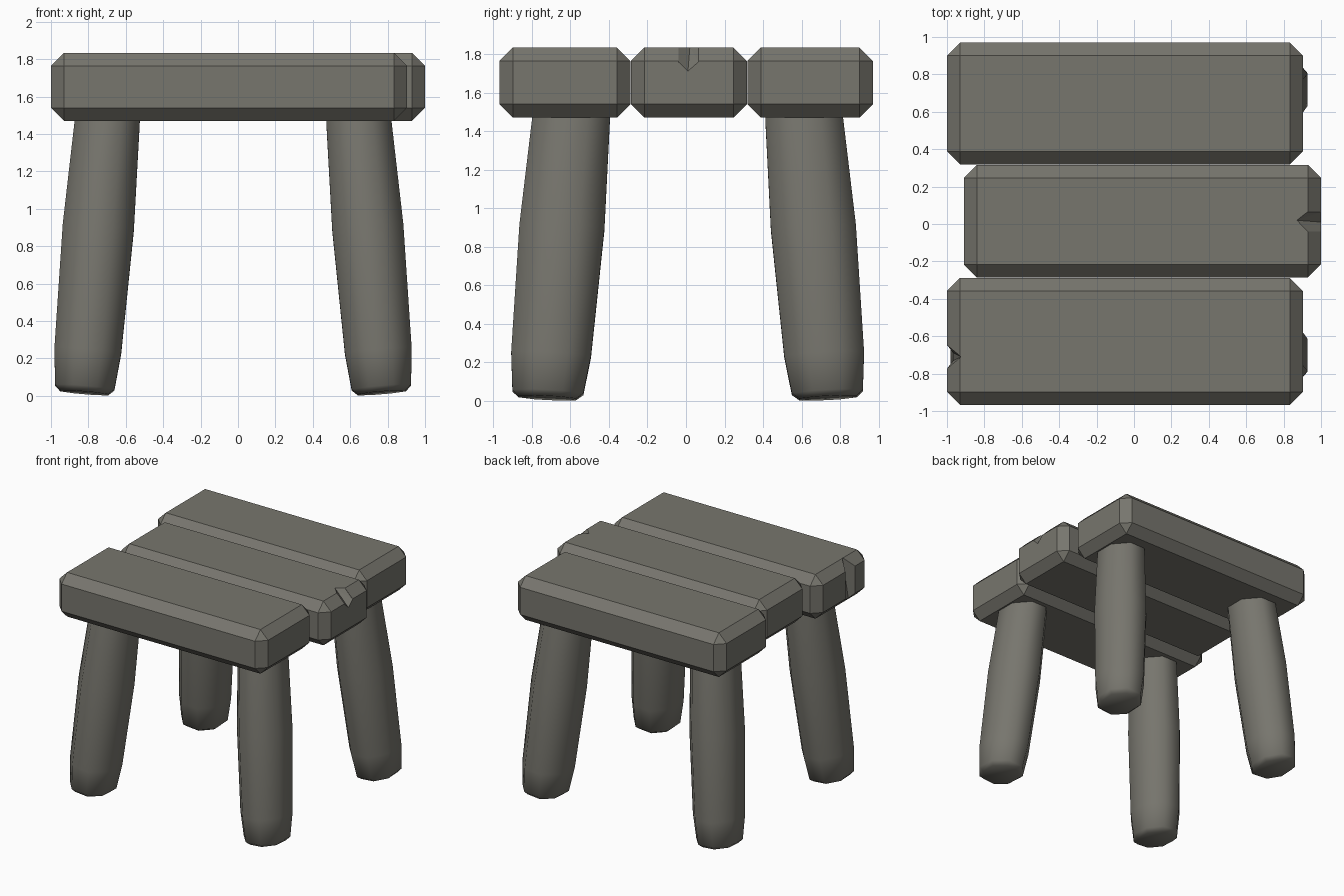
import bpy, bmesh, math
from mathutils import Vector

if "Cube" in bpy.data.objects:
    bpy.data.objects.remove(bpy.data.objects["Cube"])

wood = bpy.data.materials.new("dark_wood")
wood.diffuse_color = (0.185, 0.18, 0.155, 1)
wood.use_nodes = True
wood.node_tree.nodes["Principled BSDF"].inputs["Base Color"].default_value = wood.diffuse_color


def make_object(name, bm):
    bmesh.ops.recalc_face_normals(bm, faces=bm.faces)
    mesh = bpy.data.meshes.new(name)
    bm.to_mesh(mesh)
    bm.free()
    mesh.materials.append(wood)
    obj = bpy.data.objects.new(name, mesh)
    bpy.context.collection.objects.link(obj)
    return obj


def plank(name, lo, hi, bevel=0.07):
    lo, hi = Vector(lo), Vector(hi)
    bm = bmesh.new()
    bmesh.ops.create_cube(bm, size=1)
    bmesh.ops.scale(bm, vec=hi - lo, verts=bm.verts)
    bmesh.ops.translate(bm, vec=(lo + hi) / 2, verts=bm.verts)
    bmesh.ops.bevel(bm, geom=list(bm.edges), offset=bevel, segments=1,
                    affect='EDGES')
    return make_object(name, bm)


def notch(target, points):
    # Cut a convex chip out of a plank
    bm = bmesh.new()
    for p in points:
        bm.verts.new(p)
    bmesh.ops.convex_hull(bm, input=bm.verts)
    cutter = make_object(target.name + "_notch_cutter", bm)
    cutter.hide_render = True
    mod = target.modifiers.new("notch", 'BOOLEAN')
    mod.operation = 'DIFFERENCE'
    mod.solver = 'EXACT'
    mod.object = cutter
    bpy.context.view_layer.objects.active = target
    bpy.ops.object.modifier_apply(modifier=mod.name)
    bpy.data.objects.remove(cutter)


def leg(name, x, y):
    # Eight-sided bulging leg, leaning outward; x, y = centre near the foot
    sx, sy = math.copysign(1, x), math.copysign(1, y)
    lean = 0.085
    rings = [(0.012, 0.72), (0.045, 0.89), (0.24, 1.0), (0.9, 1.065),
             (1.47, 0.97), (1.6, 0.93)]
    bm = bmesh.new()
    loops = []
    for z, s in rings:
        cx = x - sx * lean * (z - 0.24)
        cy = y - sy * lean * (z - 0.24)
        loop = []
        for i in range(8):
            a = math.radians(22.5 + 45 * i)
            dx = 0.193 * s * math.cos(a)
            dy = 0.224 * s * math.sin(a)
            tilt = lean * (sx * dx + sy * dy * 0.6)
            loop.append(bm.verts.new((cx + dx, cy + dy, z + tilt)))
        loops.append(loop)
    # Rest the lowest corner on the ground
    low = min(v.co.z for v in loops[0])
    for v in loops[0]:
        v.co.z -= low - 0.002
    for a, b in zip(loops, loops[1:]):
        for i in range(8):
            j = (i + 1) % 8
            bm.faces.new((a[i], a[j], b[j], b[i]))
    bm.faces.new(loops[0][::-1])
    bm.faces.new(loops[-1])
    for f in bm.faces:
        f.smooth = True
    return make_object(name, bm)


# Seat planks
front = plank("front_plank", (-1.0, -0.968, 1.47), (0.903, -0.288, 1.834))
middle = plank("middle_plank", (-0.91, -0.286, 1.47), (1.0, 0.316, 1.834))
back = plank("back_plank", (-1.0, 0.318, 1.47), (0.903, 0.97, 1.834))

# Chip in the upper right edge of the middle plank
notch(middle, [(0.87, 0.02, 1.835), (0.925, -0.04, 1.837),
               (0.925, 0.065, 1.837), (1.002, -0.04, 1.758),
               (1.002, 0.065, 1.758), (1.002, 0.01, 1.71),
               (1.03, -0.04, 1.87), (1.03, 0.065, 1.87)])

# Split down the left end of the front plank
notch(front, [(-0.925, -0.71, 1.85), (-0.975, -0.735, 1.45),
              (-0.975, -0.685, 1.45),
              (-1.02, -0.79, 1.85), (-1.02, -0.63, 1.85),
              (-1.02, -0.79, 1.45), (-1.02, -0.63, 1.45)])

# Legs
leg("front_left_leg", -0.803, -0.70)
leg("front_right_leg", 0.75, -0.70)
leg("back_left_leg", -0.803, 0.717)
leg("back_right_leg", 0.75, 0.717)
